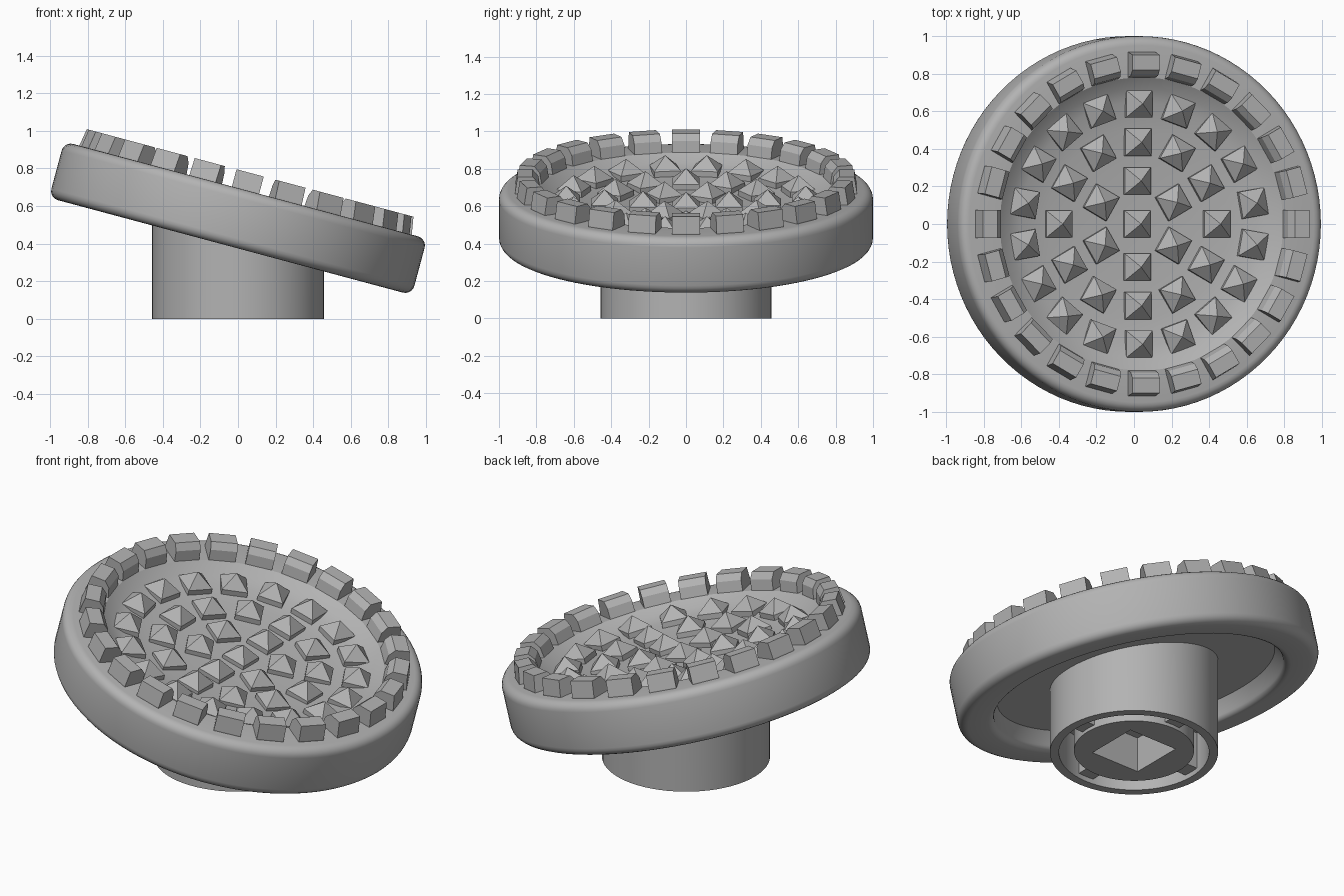
import bpy, bmesh
from math import cos, sin, tan, pi, radians
from mathutils import Matrix

cube = bpy.data.objects.get("Cube")
if cube:
    bpy.data.objects.remove(cube)

TILT = radians(15)
CENTRE_Z = 0.535
HEAD = Matrix.Translation((0, 0, CENTRE_Z)) @ Matrix.Rotation(TILT, 4, 'Y')

grey = bpy.data.materials.new("plain_grey")
grey.use_nodes = True
grey.diffuse_color = (0.45, 0.45, 0.45, 1)
grey.node_tree.nodes["Principled BSDF"].inputs["Base Color"].default_value = (0.45, 0.45, 0.45, 1)


def finish(bm, name, matrix=None, smooth=False):
    bmesh.ops.remove_doubles(bm, verts=bm.verts, dist=1e-5)
    bmesh.ops.recalc_face_normals(bm, faces=bm.faces)
    mesh = bpy.data.meshes.new(name)
    bm.to_mesh(mesh)
    bm.free()
    mesh.materials.append(grey)
    obj = bpy.data.objects.new(name, mesh)
    bpy.context.collection.objects.link(obj)
    if matrix:
        obj.matrix_world = matrix
    if smooth:
        bpy.ops.object.select_all(action='DESELECT')
        obj.select_set(True)
        bpy.context.view_layer.objects.active = obj
        bpy.ops.object.shade_smooth_by_angle(angle=radians(30))
    return obj


def lathe(profile, steps=96):
    """Spin a closed (radius, height) outline about z."""
    bm = bmesh.new()
    verts = [bm.verts.new((r, 0, z)) for r, z in profile]
    edges = [bm.edges.new(p) for p in zip(verts, verts[1:])]
    bmesh.ops.spin(bm, geom=verts + edges, cent=(0, 0, 0), axis=(0, 0, 1),
                   angle=2 * pi, steps=steps, use_merge=True)
    return bm


def corner(cx, cz, radius, start, end, n=5):
    """Arc points for a rounded corner of an outline, angles in degrees."""
    angles = [radians(start + (end - start) * i / n) for i in range(n + 1)]
    return [(cx + radius * cos(a), cz + radius * sin(a)) for a in angles]


def prism(bm, lower, upper):
    """Join two matching loops of points into a closed solid."""
    a = [bm.verts.new(p) for p in lower]
    b = [bm.verts.new(p) for p in upper]
    bm.faces.new(a)
    bm.faces.new(b)
    for i in range(len(a)):
        j = (i + 1) % len(a)
        bm.faces.new((a[i], a[j], b[j], b[i]))


# Tilted round head: dished top, rounded rim, recess underneath
HALF = 0.155
outline = [(0, -0.05), (0.77, -0.05)]
outline += corner(0.84, -HALF + 0.04, 0.04, 180, 270)
outline += corner(0.95, -HALF + 0.05, 0.05, -90, 0)
outline += corner(0.95, HALF - 0.05, 0.05, 0, 90)
outline += [(0.78, HALF), (0.72, 0.115), (0.65, 0.09), (0.5, 0.07), (0.3, 0.055), (0, 0.05)]
finish(lathe(outline), "head_disc", HEAD, smooth=True)

# Rows of square studs with pointed tops
for ring, (count, radius, base) in enumerate(
        [(1, 0, 0.075), (6, 0.23, 0.08), (12, 0.435, 0.09), (18, 0.64, 0.11)]):
    bm = bmesh.new()
    for k in range(count):
        turn = Matrix.Rotation(pi / 2 + 2 * pi * k / count, 4, 'Z')
        s = 0.072
        square = [(radius - s, -s), (radius + s, -s), (radius + s, s), (radius - s, s)]
        low = [bm.verts.new(turn @ Matrix.Translation((x, y, 0.03)).to_translation()) for x, y in square]
        mid = [bm.verts.new(turn @ Matrix.Translation((x, y, base)).to_translation()) for x, y in square]
        tip = bm.verts.new(turn @ Matrix.Translation((radius, 0, base + 0.07)).to_translation())
        bm.faces.new(low)
        for i in range(4):
            j = (i + 1) % 4
            bm.faces.new((low[i], low[j], mid[j], mid[i]))
            bm.faces.new((mid[i], mid[j], tip))
    finish(bm, f"pointed_studs_ring_{ring}", HEAD)

# Ring of chamfered blocks around the rim
block = [(0.915, 0.10), (0.915, 0.16), (0.9, 0.25), (0.82, 0.25), (0.79, 0.215), (0.77, 0.10)]
bm = bmesh.new()
for k in range(24):
    turn = Matrix.Rotation(2 * pi * k / 24, 4, 'Z')
    sides = [[turn @ Matrix.Translation((r, y, z)).to_translation() for r, z in block]
             for y in (-0.075, 0.075)]
    prism(bm, *sides)
finish(bm, "rim_blocks", HEAD)

# Upright collar, its top sheared to run into the sloping head
bm = lathe([(0.408, 0.25), (0.408, 0), (0.457, 0), (0.457, 1)], 64)
for v in bm.verts:
    if v.co.z > 0.9:
        v.co.z = CENTRE_Z - v.co.x * tan(TILT)
finish(bm, "collar", smooth=True)

# Inner core with a square socket, joined to the collar by a web
core = finish(lathe([(0, 0.01), (0.326, 0.01), (0.326, 0.25), (0.43, 0.25),
                     (0.43, 0.3), (0, 0.3)], 64), "core", smooth=True)
bm = bmesh.new()
bmesh.ops.create_cube(bm, size=1, matrix=Matrix.Diagonal((0.32, 0.32, 0.44, 1)))
cutter = finish(bm, "socket_cutter")
cutter.hide_render = True
cutter.hide_set(True)
cut = core.modifiers.new("square_socket", 'BOOLEAN')
cut.operation = 'DIFFERENCE'
cut.solver = 'EXACT'
cut.object = cutter
bpy.context.view_layer.objects.active = core
bpy.ops.object.modifier_apply(modifier=cut.name)
bpy.data.objects.remove(cutter)

# Four ribs in the gap between core and collar
bm = bmesh.new()
for k in range(4):
    place = Matrix.Rotation(k * pi / 2, 4, 'Z') @ Matrix.Translation((0.367, 0, 0.15))
    bmesh.ops.create_cube(bm, size=1, matrix=place @ Matrix.Diagonal((0.1, 0.1, 0.24, 1)))
finish(bm, "collar_ribs")
